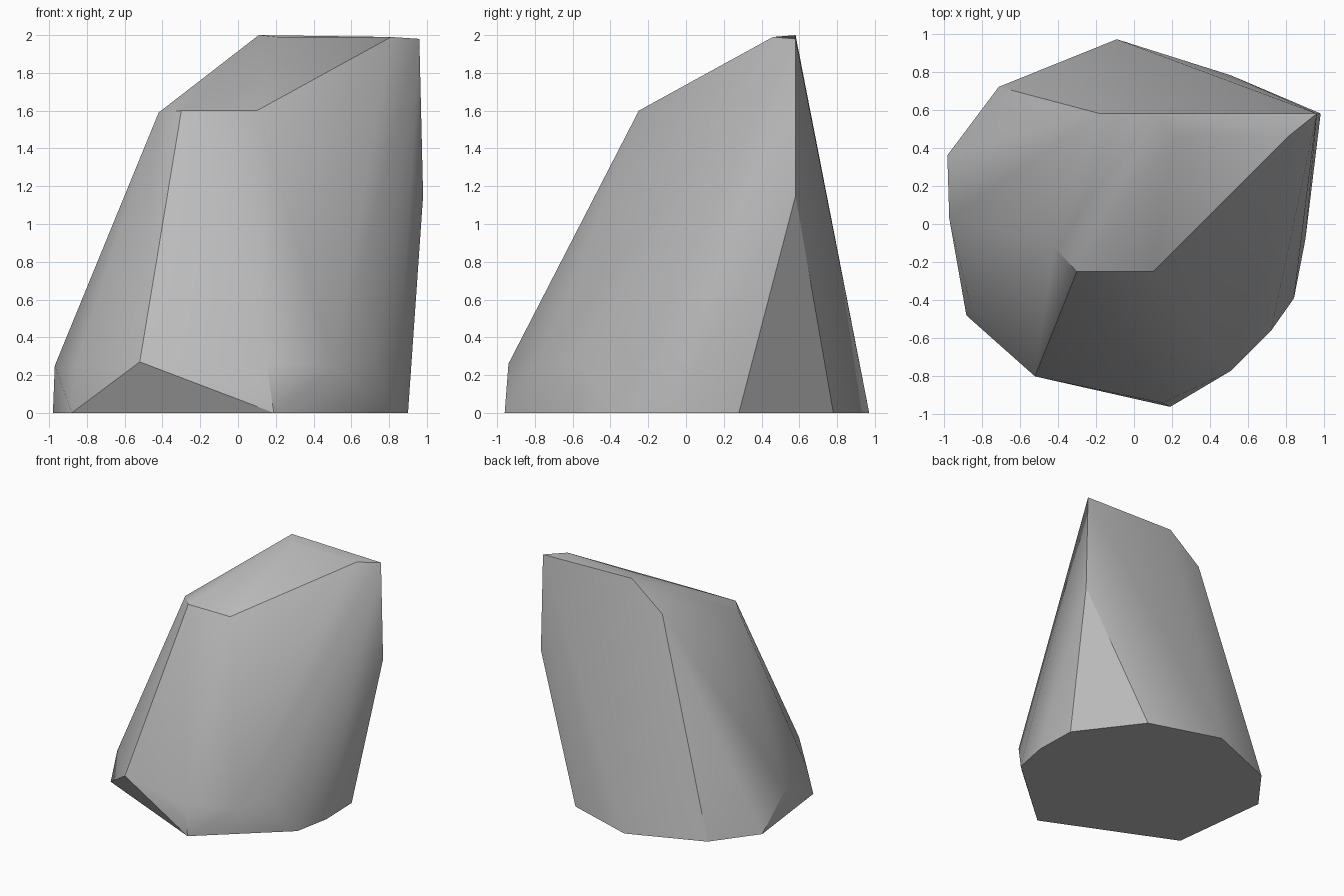
import bpy, bmesh, math

cube = bpy.data.objects.get("Cube")
if cube:
    bpy.data.objects.remove(cube, do_unlink=True)

# Plain grey stone
stone = bpy.data.materials.new("grey_stone")
stone.use_nodes = True
grey = (0.5, 0.5, 0.5, 1)
stone.diffuse_color = grey
shader = next(n for n in stone.node_tree.nodes if n.type == 'BSDF_PRINCIPLED')
shader.inputs["Base Color"].default_value = grey

# Flat base outline on the ground
base = [(.51, .78), (-.09, .97), (-.71, .72), (-.98, .36), (-.88, -.48),
        (.19, -.96), (.84, -.39), (.9, -.08), (.89, .28)]

# Overhanging lower rim, then the back shoulder
rim = [(-.97, .03, .25), (-.86, -.42, .25), (-.52, -.8, .27),
       (.15, -.94, .26), (.51, -.77, .25), (.72, -.56, .28), (.98, .58, 1.15)]

# Slanted top and its highest ridge
crown = [(-.42, -.12, 1.59), (-.3, -.25, 1.6), (.1, -.25, 1.6), (.81, .46, 1.99),
         (.96, .58, 1.98), (.21, .46, 1.99), (.11, .58, 2), (-.18, .58, 1.77)]

# Wrap the corners in a convex skin
bm = bmesh.new()
for corner in [(x, y, 0) for x, y in base] + rim + crown:
    bm.verts.new(corner)
bmesh.ops.convex_hull(bm, input=bm.verts[:])
bmesh.ops.dissolve_limit(bm, angle_limit=math.radians(0.5),
                         verts=bm.verts[:], edges=bm.edges[:])
bmesh.ops.recalc_face_normals(bm, faces=bm.faces[:])

mesh = bpy.data.meshes.new("rock")
bm.to_mesh(mesh)
bm.free()
mesh.materials.append(stone)
rock = bpy.data.objects.new("rock", mesh)
bpy.context.collection.objects.link(rock)

# Soft shading with crisp chipped edges
bpy.ops.object.select_all(action='DESELECT')
rock.select_set(True)
bpy.context.view_layer.objects.active = rock
bpy.ops.object.shade_smooth_by_angle(angle=math.radians(30))
